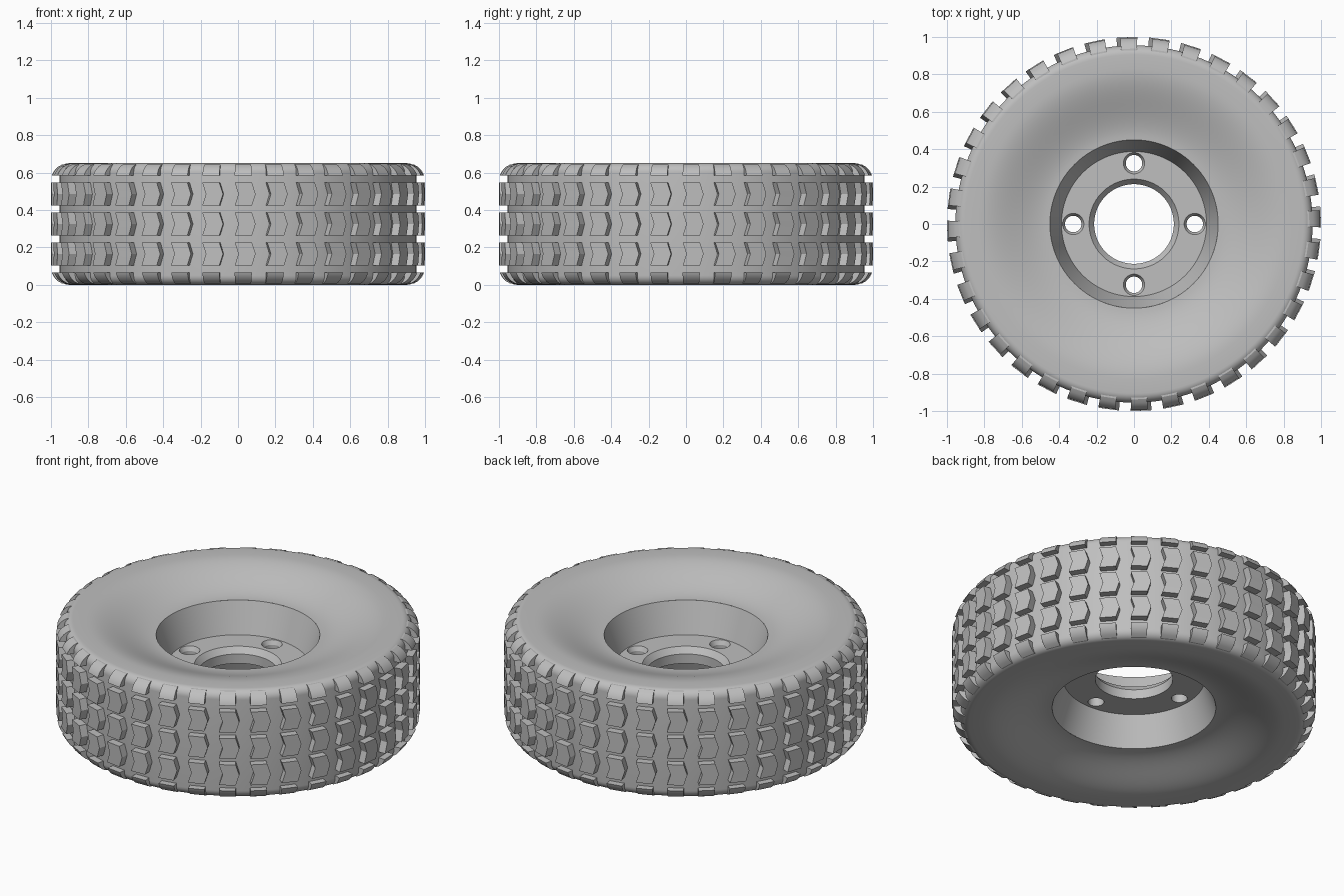
import bpy, bmesh, math
from mathutils import Matrix

if "Cube" in bpy.data.objects:
    bpy.data.objects.remove(bpy.data.objects["Cube"], do_unlink=True)

H = 0.65            # wheel thickness
MID = H / 2
COLUMNS = 36        # tread columns around the tyre
BODY_R, TREAD_R = 0.955, 1.0

grey = bpy.data.materials.new("plain_grey")
grey.use_nodes = True
grey.diffuse_color = (0.52, 0.52, 0.52, 1)
grey.node_tree.nodes["Principled BSDF"].inputs["Base Color"].default_value = (0.52, 0.52, 0.52, 1)


def finish(name, bm, angle=None):
    bmesh.ops.recalc_face_normals(bm, faces=bm.faces)
    mesh = bpy.data.meshes.new(name)
    bm.to_mesh(mesh)
    bm.free()
    mesh.materials.append(grey)
    obj = bpy.data.objects.new(name, mesh)
    bpy.context.collection.objects.link(obj)
    if angle:
        smooth(obj, angle)
    return obj


def smooth(obj, angle):
    bpy.ops.object.select_all(action="DESELECT")
    obj.select_set(True)
    bpy.context.view_layer.objects.active = obj
    bpy.ops.object.shade_smooth_by_angle(angle=math.radians(angle))


def lathe(bm, profile, segments, closed):
    rings = [[bm.verts.new((r * math.cos(a), r * math.sin(a), z)) for r, z in profile]
             for a in (math.tau * i / segments for i in range(segments))]
    n = len(profile)
    for i, ring in enumerate(rings):
        nxt = rings[(i + 1) % segments]
        for j in range(n if closed else n - 1):
            k = (j + 1) % n
            bm.faces.new((ring[j], nxt[j], nxt[k], ring[k]))


def mirror_profile(half):
    return half + [(r, H - z) for r, z in reversed(half)]


# Tyre body: dished sidewall, rounded shoulder, flat tread base
half = []
for i in range(17):
    t = i / 16
    half.append((0.45 + 0.38 * t, 0.552 + 0.098 * t * t * (3 - 2 * t)))
for i in range(9):
    a = math.pi / 2 * (1 - i / 8)
    half.append((BODY_R - 0.05 + 0.05 * math.cos(a), H - 0.05 + 0.05 * math.sin(a)))
bm = bmesh.new()
lathe(bm, mirror_profile(half), 144, False)
finish("tyre_body", bm, 40)


# Tread lugs: chevron blocks, curving over the shoulders
def tread_radius(z, corner=0.095):
    over = max(0, abs(z - MID) - (MID - corner))
    return TREAD_R - corner + math.sqrt(max(0, corner ** 2 - over ** 2))


def add_lug(bm, angle, z0, z1, pointed):
    steps = 6
    rows = []
    for i in range(steps + 1):
        t = i / steps
        z = z0 + (z1 - z0) * t
        bend = 0.02 * (1 - abs(2 * t - 1)) if pointed else 0
        r_out = tread_radius(z)
        row = []
        for r, side in ((0.9, -1), (r_out, -1), (r_out, 1), (0.9, 1)):
            a = angle + side * 0.046 + bend - 0.01
            row.append(bm.verts.new((r * math.cos(a), r * math.sin(a), z)))
        rows.append(row)
    for low, high in zip(rows, rows[1:]):
        for j in range(4):
            k = (j + 1) % 4
            bm.faces.new((low[j], low[k], high[k], high[j]))
    bm.faces.new(rows[0])
    bm.faces.new(rows[-1])


pitch, gap, edge = 0.16, 0.036, 0.006
cuts = [MID + pitch * k for k in (-1.5, -0.5, 0.5, 1.5)]
starts = [edge] + [z + gap / 2 for z in cuts]
ends = [z - gap / 2 for z in cuts] + [H - edge]
bm = bmesh.new()
for c in range(COLUMNS):
    for n, (z0, z1) in enumerate(zip(starts, ends)):
        add_lug(bm, math.tau * (c + 0.22) / COLUMNS, z0, z1, 0 < n < len(cuts))
finish("tread_lugs", bm, 25)

# Wheel hub: two flared rims joined by a disc with a chamfered bore
bm = bmesh.new()
lathe(bm, [(0.45, 0.552), (0.388, 0.37), (0.24, 0.37), (0.213, 0.335), (0.213, 0.278),
           (0.388, 0.278), (0.45, 0.098), (0.48, 0.14), (0.48, 0.51)], 96, True)
hub = finish("wheel_hub", bm)

# Four bolt holes with chamfered mouths
bm = bmesh.new()
for i in range(4):
    a = math.pi / 2 * i
    place = Matrix.Translation((0.325 * math.cos(a), 0.325 * math.sin(a), 0))
    hole = bmesh.new()
    lathe(hole, [(0.044, 0.2), (0.044, 0.345), (0.057, 0.37), (0.057, 0.42)], 32, False)
    bmesh.ops.holes_fill(hole, edges=hole.edges, sides=0)
    hole.transform(place)
    part = bpy.data.meshes.new("hole_part")
    hole.to_mesh(part)
    hole.free()
    bm.from_mesh(part)
    bpy.data.meshes.remove(part)
cutter = finish("bolt_hole_cutter", bm)
cutter.hide_render = True

cut = hub.modifiers.new("bolt_holes", "BOOLEAN")
cut.operation, cut.solver, cut.object = "DIFFERENCE", "EXACT", cutter
bpy.context.view_layer.objects.active = hub
bpy.ops.object.modifier_apply(modifier=cut.name)
bpy.data.objects.remove(cutter, do_unlink=True)
smooth(hub, 25)
